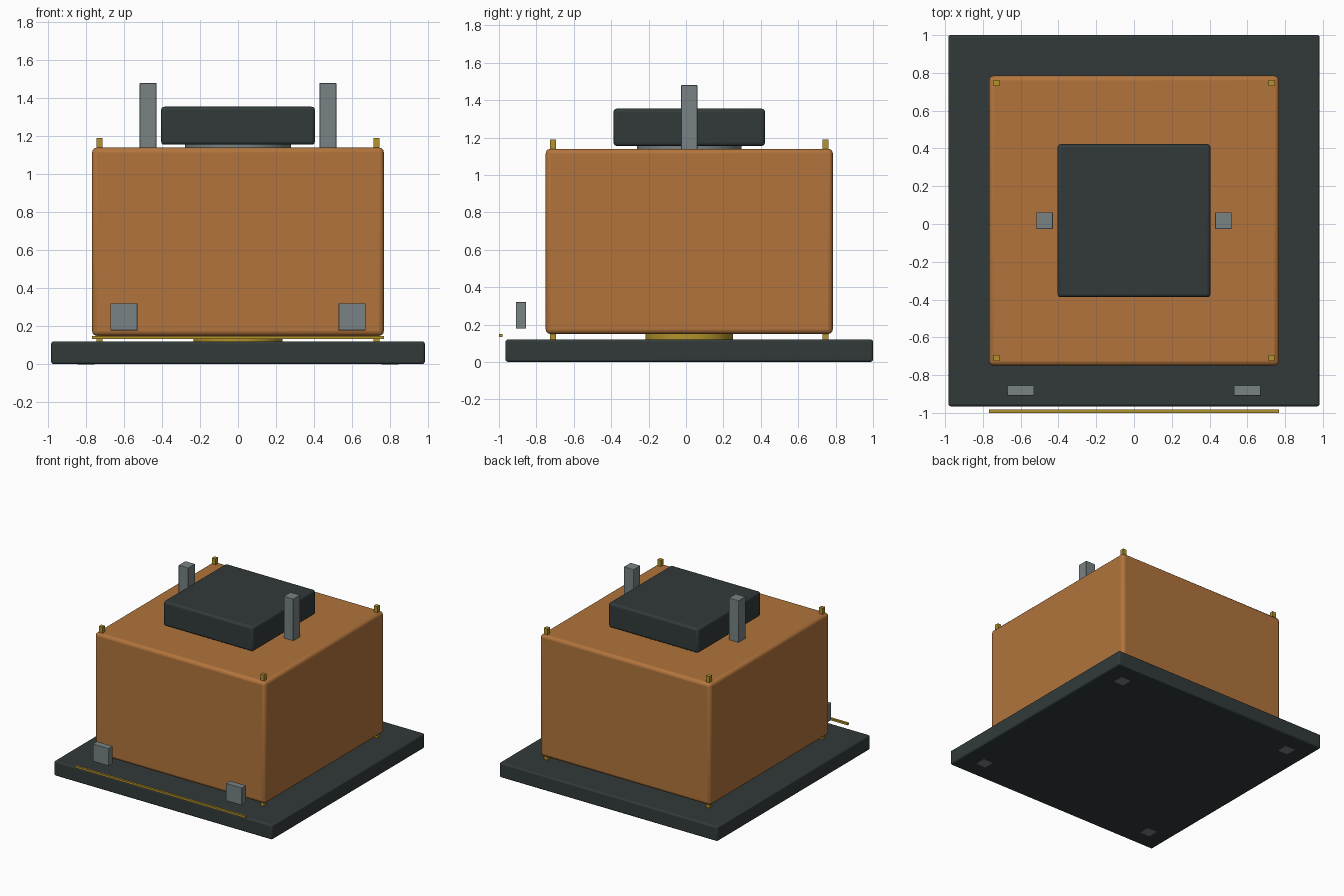
import bpy

cube = bpy.data.objects.get("Cube")
if cube:
    bpy.data.objects.remove(cube, do_unlink=True)

CY = 0.0175  # depth centre shared by the stacked parts


def material(name, r, g, b):
    lin = [(c / 255 / 12.92) if c < 11 else ((c / 255 + 0.055) / 1.055) ** 2.4 for c in (r, g, b)]
    m = bpy.data.materials.new(name)
    m.use_nodes = True
    m.diffuse_color = (*lin, 1)
    bsdf = m.node_tree.nodes["Principled BSDF"]
    bsdf.inputs["Base Color"].default_value = (*lin, 1)
    return m


copper = material("copper", 178, 116, 60)
slate = material("dark slate", 50, 58, 58)
steel = material("grey steel", 120, 130, 132)
brass = material("brass", 180, 147, 44)


def finish(name, mat):
    ob = bpy.context.object
    ob.name = ob.data.name = name
    ob.data.materials.append(mat)
    return ob


def box(name, mat, centre, size, bevel=0.0):
    """Box centred at x, y with its underside at z."""
    x, y, z = centre
    bpy.ops.mesh.primitive_cube_add(size=1, location=(x, y, z + size[2] / 2))
    ob = finish(name, mat)
    ob.scale = size
    bpy.ops.object.transform_apply(location=False, rotation=False, scale=True)
    if bevel:
        mod = ob.modifiers.new("rounded edges", "BEVEL")
        mod.width = bevel
        mod.segments = 3
        bpy.ops.object.shade_smooth_by_angle()
    return ob


def disc(name, mat, radius, z0, z1):
    bpy.ops.mesh.primitive_cylinder_add(vertices=48, radius=radius, depth=z1 - z0,
                                        location=(0, CY, (z0 + z1) / 2))
    finish(name, mat)
    bpy.ops.object.shade_smooth_by_angle()


# Main stack: base, pedestal, body, neck, lid
box("base_plate", slate, (0, CY, 0.001), (1.965, 1.965, 0.119), 0.012)
disc("pedestal", brass, 0.235, 0.11, 0.16)
box("body", copper, (0, CY, 0.15), (1.535, 1.535, 0.99), 0.025)
disc("neck", steel, 0.28, 1.13, 1.17)
box("lid", slate, (0, CY, 1.155), (0.81, 0.81, 0.2), 0.018)

# Front trim rail
box("front_rail", brass, (0, -0.991, 0.134), (1.535, 0.018, 0.016))

for sx, side in ((-1, "right"), (1, "left")):
    # Posts beside the lid and blocks at the front
    box(f"{side}_post", steel, (sx * 0.473, CY, 1.13), (0.088, 0.088, 0.35), 0.004)
    box(f"{side}_front_block", steel, (sx * 0.6, -0.882, 0.178), (0.143, 0.055, 0.143), 0.004)
    for sy, end in ((-1, "front"), (1, "back")):
        # Corner rods through the body, and feet under the base
        box(f"{end}_{side}_rod", brass, (sx * 0.728, CY + sy * 0.728, 0.115), (0.032, 0.032, 1.075))
        box(f"{end}_{side}_foot", steel, (sx * 0.8, CY + sy * 0.8, 0), (0.09, 0.09, 0.005))
